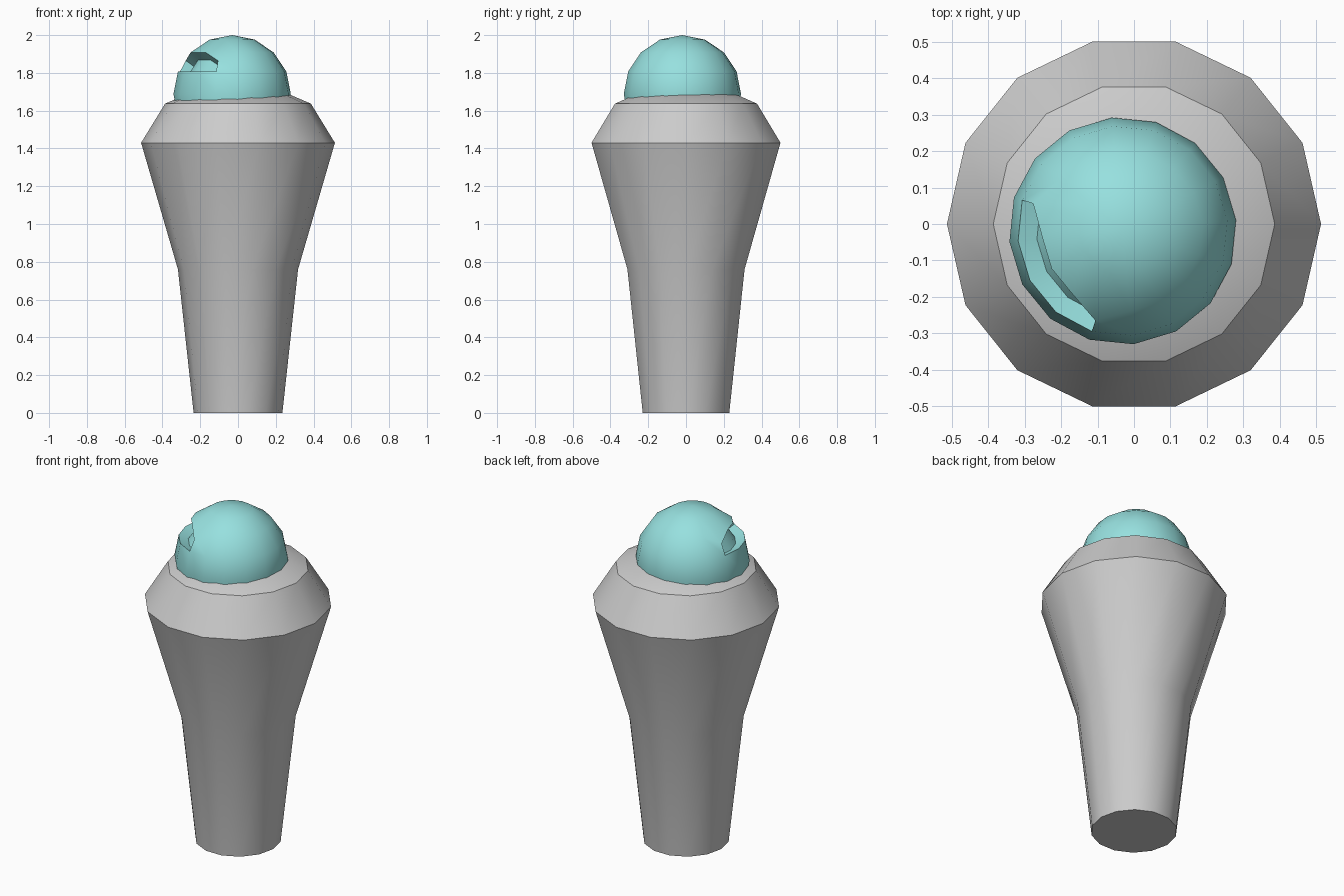
import bpy, bmesh
from math import sin, cos, pi, radians, degrees, atan2
from mathutils import Vector

if "Cube" in bpy.data.objects:
    bpy.data.objects.remove(bpy.data.objects["Cube"])


def make_object(name, bm):
    bmesh.ops.recalc_face_normals(bm, faces=bm.faces[:])
    mesh = bpy.data.meshes.new(name)
    bm.to_mesh(mesh)
    bm.free()
    obj = bpy.data.objects.new(name, mesh)
    bpy.context.collection.objects.link(obj)
    bpy.ops.object.select_all(action='DESELECT')
    obj.select_set(True)
    bpy.context.view_layer.objects.active = obj
    bpy.ops.object.shade_smooth_by_angle(angle=radians(30))
    return obj


def azimuth(v):
    return degrees(atan2(v.y, v.x)) % 360


# Tapered 14-sided pedestal with a shallow cone under the ball
SIDES = 14
profile = [(0.235, 0), (0.318, 0.76), (0.513, 1.43), (0.386, 1.637), (0.24, 1.70)]
bm = bmesh.new()
rings = [[bm.verts.new((r * cos(2 * pi * i / SIDES), r * sin(2 * pi * i / SIDES), z))
          for i in range(SIDES)] for r, z in profile]
for low, high in zip(rings, rings[1:]):
    for i in range(SIDES):
        j = (i + 1) % SIDES
        bm.faces.new((low[i], low[j], high[j], high[i]))
bm.faces.new(rings[0][::-1])
bm.faces.new(rings[-1])
make_object("pedestal", bm)

# Ball set slightly off centre, its hidden underside open
R = 0.312
bm = bmesh.new()
bmesh.ops.create_uvsphere(bm, u_segments=16, v_segments=8, radius=R)
bmesh.ops.delete(bm, geom=[v for v in bm.verts if v.co.z < -0.5 * R], context='VERTS')

# Slit in the ball: four faces of one band, pinched at the ends and sunk inward
slit = []
for f in bm.faces:
    c = f.calc_center_median()
    if 0.4 * R < c.z < 0.68 * R and 157 < azimuth(c) < 248:
        slit.append(f)
for v in {v for f in slit for v in f.verts}:
    a = azimuth(v.co)
    if v.co.z > 0.6 * R and min(abs(a - 157.5), abs(a - 247.5)) < 2:
        e = radians(34.6)
        v.co = R * Vector((cos(e) * cos(radians(a)), cos(e) * sin(radians(a)), sin(e)))
result = bmesh.ops.extrude_face_region(bm, geom=slit)
for v in result['geom']:
    if isinstance(v, bmesh.types.BMVert):
        v.co *= 0.82
leftover = [f for f in slit if f.is_valid]
if leftover:
    bmesh.ops.delete(bm, geom=leftover, context='FACES')

ball = make_object("ball", bm)
ball.location = (-0.031, -0.019, 1.688)
ball.rotation_euler.z = radians(5.5)
mat = bpy.data.materials.new("pale_cyan")
mat.diffuse_color = (0.31, 0.75, 0.74, 1)
mat.use_nodes = True
mat.node_tree.nodes["Principled BSDF"].inputs["Base Color"].default_value = mat.diffuse_color
ball.data.materials.append(mat)
